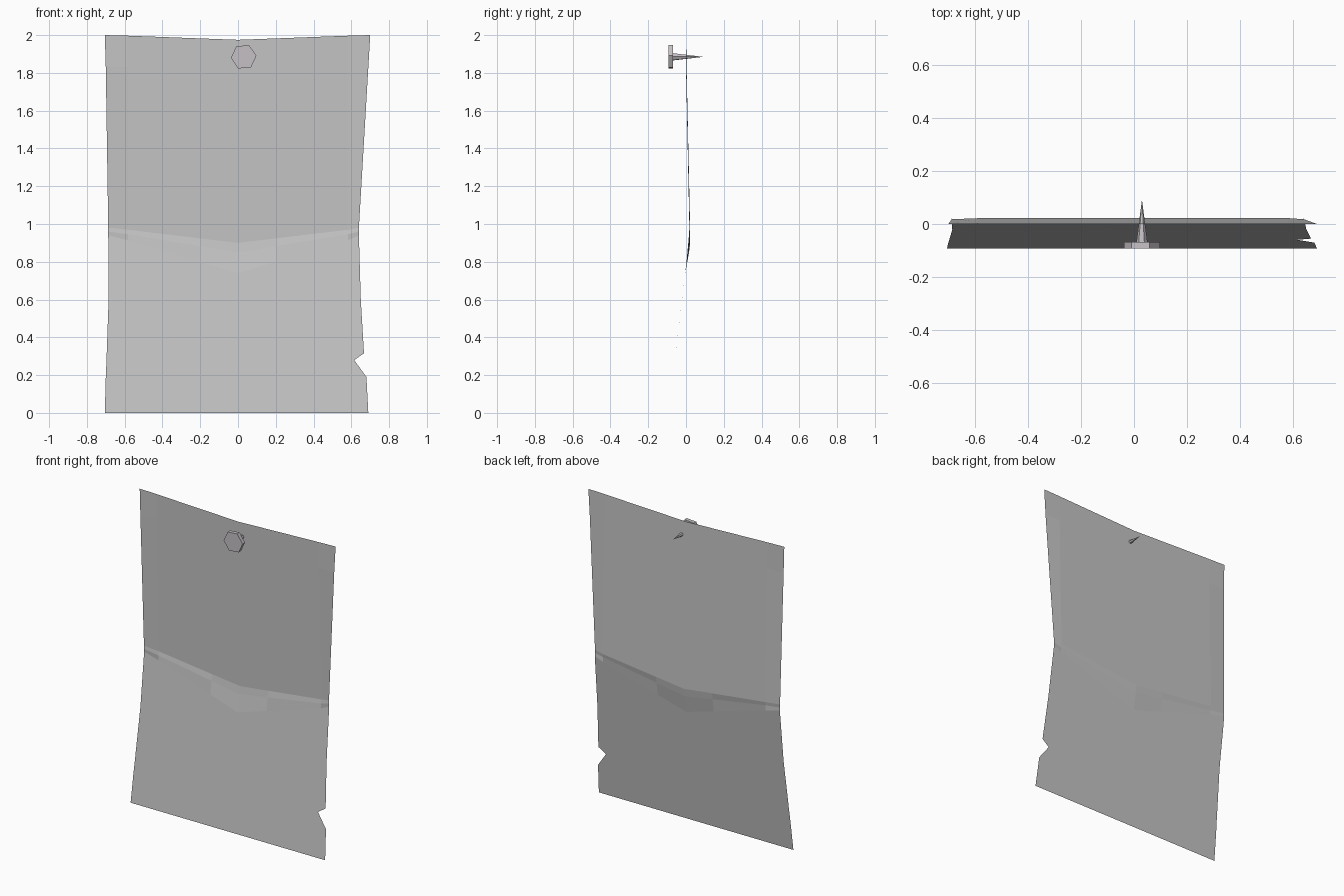
import bpy, bmesh, math
from mathutils import Matrix

cube = bpy.data.objects.get("Cube")
if cube:
    bpy.data.objects.remove(cube, do_unlink=True)


def make_material(name, colour):
    mat = bpy.data.materials.new(name)
    mat.use_nodes = True
    mat.diffuse_color = colour
    mat.node_tree.nodes["Principled BSDF"].inputs["Base Color"].default_value = colour
    return mat


def make_object(name, bm, mat):
    mesh = bpy.data.meshes.new(name)
    bm.to_mesh(mesh)
    bm.free()
    mesh.materials.append(mat)
    obj = bpy.data.objects.new(name, mesh)
    bpy.context.collection.objects.link(obj)
    return obj


paper = make_material("paper grey", (0.56, 0.56, 0.56, 1))
metal = make_material("nail grey", (0.56, 0.53, 0.56, 1))


def lower_y(z):
    # The lower half hangs forward on a straight slope
    return -0.093 + 0.12 * z


# Rows from the top: edge height, centre height, left x, right x, edge depth, inner depth
rows = [
    (2.0, 1.975, -0.705, 0.70, 0.0, 0.0),
    (1.83, 1.83, -0.70, 0.69, 0.0, 0.003),
    (0.98, 0.90, -0.687, 0.64, 0.018, 0.022),
    (0.96, 0.85, -0.687, 0.64, 0.018, 0.016),
]
# Below the fold, including the torn notch on one edge
for edge, centre, left, right in [
    (0.94, 0.74, -0.687, 0.64), (0.60, 0.58, -0.685, 0.65),
    (0.315, 0.315, -0.695, 0.667), (0.28, 0.28, -0.696, 0.615),
    (0.19, 0.19, -0.70, 0.68), (0, 0, -0.705, 0.69),
]:
    rows.append((edge, centre, left, right, lower_y(edge), None))

# Creased sheet
columns = [-1, -0.87, -0.3, 0, 0.3, 0.87, 1]
bm = bmesh.new()
grid = []
for edge, centre, left, right, y_edge, y_inner in rows:
    line = []
    for u in columns:
        z = centre + (edge - centre) * abs(u)
        if abs(u) == 1:
            x, y = (left if u < 0 else right), y_edge
        else:
            x = u * 0.67
            y = lower_y(z) if y_inner is None else y_inner
        line.append(bm.verts.new((x, y, z)))
    grid.append(line)
for upper, lower in zip(grid, grid[1:]):
    for c in range(len(columns) - 1):
        bm.faces.new((upper[c], lower[c], lower[c + 1], upper[c + 1]))
make_object("sheet", bm, paper)


# Nail pinned through the top: hexagonal head and tapering spike
def nail_part(name, y_front, y_back, r_front, r_back):
    bm = bmesh.new()
    bmesh.ops.create_cone(bm, cap_ends=True, segments=6, radius1=r_front,
                          radius2=r_back, depth=y_back - y_front)
    turn = Matrix.Rotation(-math.pi / 2, 4, "X") @ Matrix.Rotation(math.radians(25), 4, "Z")
    place = Matrix.Translation((0.03, (y_front + y_back) / 2, 1.885))
    bmesh.ops.transform(bm, matrix=place @ turn, verts=bm.verts)
    return make_object(name, bm, metal)


nail_part("nail_head", -0.093, -0.068, 0.068, 0.068)
nail_part("nail_spike", -0.068, 0.092, 0.021, 0.0)
